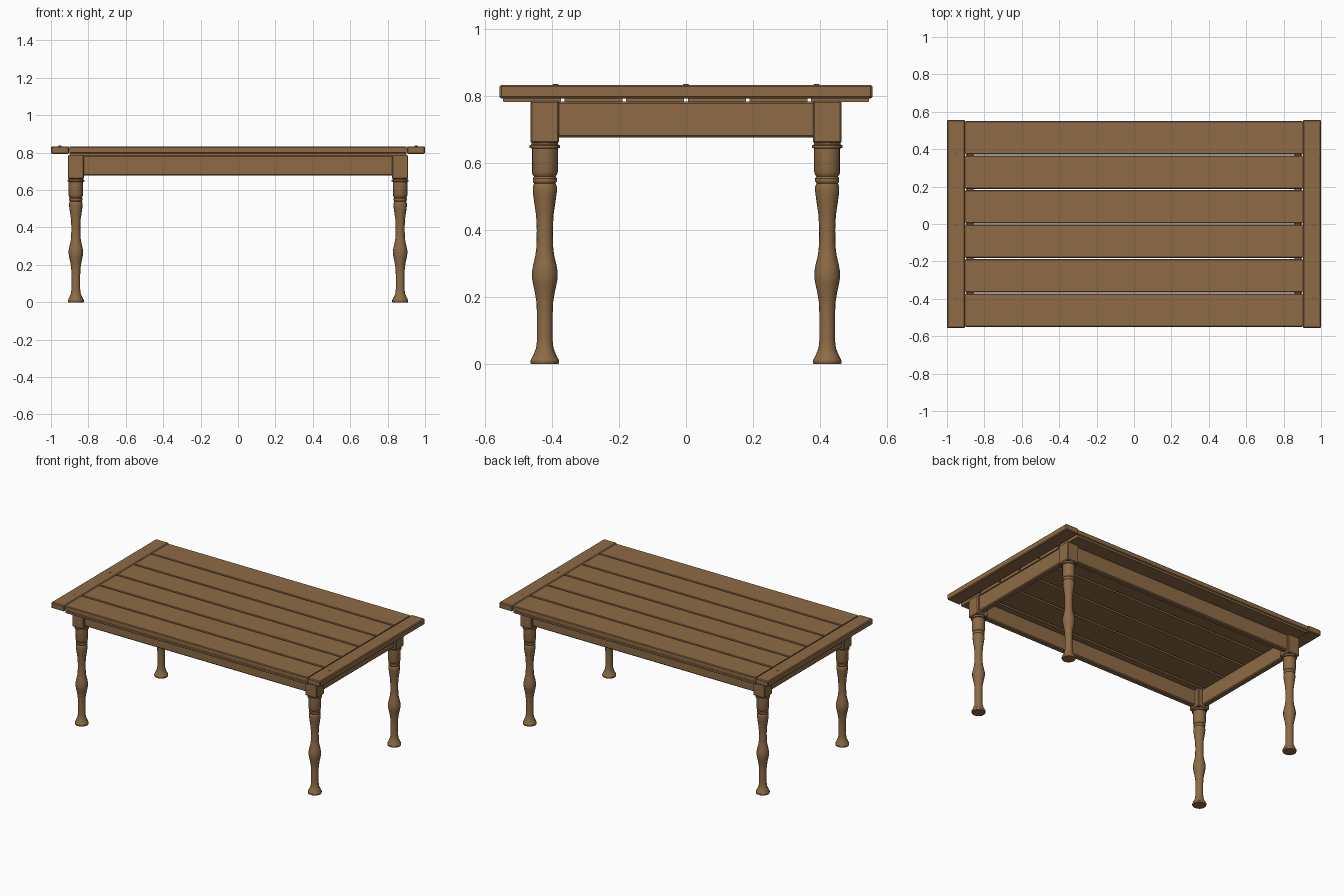
import bpy, bmesh, math

if "Cube" in bpy.data.objects:
    bpy.data.objects.remove(bpy.data.objects["Cube"])

wood = bpy.data.materials.new("brown_wood")
wood.diffuse_color = (0.27, 0.147, 0.06, 1)
wood.use_nodes = True
wood.node_tree.nodes["Principled BSDF"].inputs["Base Color"].default_value = wood.diffuse_color


def finish(name, bm, bevel=0.0, smooth=False):
    """Turn a bmesh into a named wooden object."""
    bmesh.ops.recalc_face_normals(bm, faces=bm.faces)
    me = bpy.data.meshes.new(name)
    bm.to_mesh(me)
    bm.free()
    me.materials.append(wood)
    ob = bpy.data.objects.new(name, me)
    bpy.context.collection.objects.link(ob)
    if bevel:
        mod = ob.modifiers.new("soft_edges", 'BEVEL')
        mod.width = bevel
        mod.segments = 1
    if smooth:
        bpy.ops.object.select_all(action='DESELECT')
        ob.select_set(True)
        bpy.context.view_layer.objects.active = ob
        bpy.ops.object.shade_smooth_by_angle(angle=math.radians(30))
    return ob


def box(name, x, y, z, bevel=0.004):
    """Box from (min, max) ranges."""
    bm = bmesh.new()
    bmesh.ops.create_cube(bm, size=1)
    for v in bm.verts:
        v.co = [r[0] if c < 0 else r[1] for c, r in zip(v.co, (x, y, z))]
    return finish(name, bm, bevel)


def lathe(name, profile, x, y, sides=16):
    """Revolve a (radius, z) profile into a capped solid."""
    bm = bmesh.new()
    rings = [[bm.verts.new((x + r * math.cos(math.tau * i / sides),
                            y + r * math.sin(math.tau * i / sides), z))
              for i in range(sides)] for r, z in profile]
    for a, b in zip(rings, rings[1:]):
        for i in range(sides):
            j = (i + 1) % sides
            bm.faces.new((a[i], a[j], b[j], b[i]))
    bm.faces.new(rings[0][::-1])
    bm.faces.new(rings[-1])
    return finish(name, bm, smooth=True)


def plank(name, y0, y1, length):
    """Long board with chamfered edges and a groove along each side."""
    side = [(0.004, 0.783), (0.002, 0.786), (0.002, 0.795), (0.007, 0.798),
            (0.0, 0.802), (0.0, 0.828), (0.004, 0.832)]
    section = [(y0 + d, z) for d, z in side] + [(y1 - d, z) for d, z in reversed(side)]
    bm = bmesh.new()
    face = bm.faces.new([bm.verts.new((-length / 2, y, z)) for y, z in section])
    ext = bmesh.ops.extrude_face_region(bm, geom=[face])
    for v in ext["geom"]:
        if isinstance(v, bmesh.types.BMVert):
            v.co.x += length
    return finish(name, bm)


# Table top: six planks with open gaps, joined by tongues to the end boards
pitch, gap = 0.1843, 0.007
for i in range(6):
    y0 = -3 * pitch + i * pitch + gap / 2
    y1 = y0 + pitch - gap
    plank(f"top_plank_{i + 1}", y0, y1, 1.8)
    for s in (-1, 1):
        box(f"plank_tongue_{i + 1}", sorted((s * 0.895, s * 0.915)),
            (y0 + 0.005, y1 - 0.005), (0.806, 0.824), 0)

# End boards with pegs
for s in (-1, 1):
    box("end_board", sorted((s * 0.904, s)), (-0.557, 0.557), (0.794, 0.834), 0.005)
    for y in (-0.39, 0, 0.39):
        lathe("end_board_peg", [(0.009, 0.82), (0.009, 0.835), (0.006, 0.837)],
              s * 0.953, y, 12)

# Apron rails
for s in (-1, 1):
    box("long_apron", (-0.83, 0.83), sorted((s * 0.412, s * 0.451)), (0.677, 0.785), 0.006)
    box("short_apron", sorted((s * 0.857, s * 0.896)), (-0.385, 0.385), (0.677, 0.785), 0.006)

# Legs: square block on a turned post
turning = [(0.041, 0.0), (0.043, 0.004), (0.043, 0.011), (0.040, 0.016),
           (0.032, 0.032), (0.026, 0.048), (0.0235, 0.07), (0.0235, 0.15),
           (0.025, 0.185), (0.030, 0.215), (0.036, 0.243), (0.038, 0.255),
           (0.038, 0.278), (0.035, 0.295), (0.028, 0.325), (0.025, 0.35),
           (0.024, 0.40), (0.026, 0.445), (0.032, 0.485), (0.036, 0.515),
           (0.036, 0.53), (0.032, 0.54), (0.036, 0.546), (0.036, 0.555),
           (0.032, 0.56), (0.036, 0.565), (0.039, 0.575), (0.039, 0.644),
           (0.045, 0.646), (0.045, 0.653), (0.040, 0.656), (0.040, 0.664)]
for sx in (-1, 1):
    for sy in (-1, 1):
        x, y = sx * 0.867, sy * 0.422
        lathe("turned_leg", turning, x, y)
        box("leg_block", (x - 0.043, x + 0.043), (y - 0.043, y + 0.043),
            (0.66, 0.786), 0.005)
